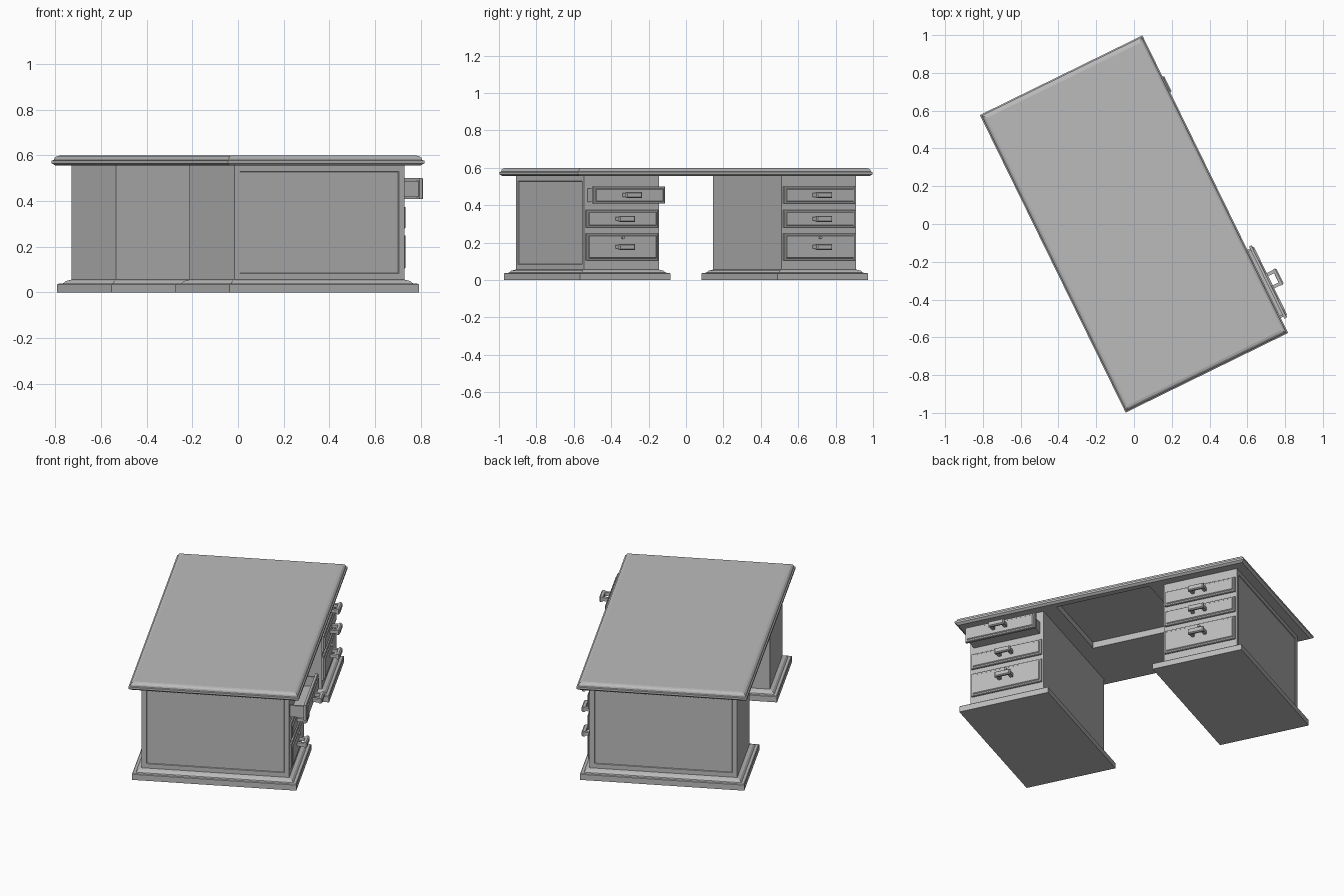
import bpy, bmesh, math
from mathutils import Matrix

if "Cube" in bpy.data.objects:
    bpy.data.objects.remove(bpy.data.objects["Cube"], do_unlink=True)

GREY = (0.5, 0.5, 0.5, 1)
mat = bpy.data.materials.new("plain_grey")
mat.use_nodes = True
mat.diffuse_color = GREY
mat.node_tree.nodes["Principled BSDF"].inputs["Base Color"].default_value = GREY

# The whole desk is turned: local x is its depth (drawers at +x), local y its length
TURN = Matrix.Rotation(math.radians(26.1), 4, 'Z')


def finish(name, bm):
    bmesh.ops.recalc_face_normals(bm, faces=bm.faces)
    mesh = bpy.data.meshes.new(name)
    bm.to_mesh(mesh)
    bm.free()
    mesh.materials.append(mat)
    ob = bpy.data.objects.new(name, mesh)
    ob.matrix_world = TURN
    bpy.context.collection.objects.link(ob)
    return ob


def loft(rings, axis='z'):
    """Skin rectangular rings (a0, a1, b0, b1, t) stacked along an axis."""
    bm = bmesh.new()
    loops = []
    for a0, a1, b0, b1, t in rings:
        pts = [(a0, b0), (a1, b0), (a1, b1), (a0, b1)]
        loops.append([bm.verts.new((a, b, t) if axis == 'z' else (t, a, b))
                      for a, b in pts])
    for lo, hi in zip(loops, loops[1:]):
        for i in range(4):
            j = (i + 1) % 4
            bm.faces.new((lo[i], lo[j], hi[j], hi[i]))
    bm.faces.new(loops[0])
    bm.faces.new(loops[-1])
    return bm


def grown(rect, g, t):
    a0, a1, b0, b1 = rect
    return (a0 - g, a1 + g, b0 - g, b1 + g, t)


def box(name, x0, x1, y0, y1, z0, z1):
    return finish(name, loft([(x0, x1, y0, y1, z0), (x0, x1, y0, y1, z1)]))


# Moulded table top with a shallow recess above the knee space
top = (-0.479, 0.479, -0.877, 0.877)
recess = (-0.07, 0.43, -0.28, 0.285)
edge = [(-0.014, 0.555), (0, 0.565), (0, 0.577), (-0.007, 0.58),
        (-0.010, 0.59), (-0.018, 0.597), (-0.03, 0.60)]
finish("table_top", loft([grown(recess, 0, 0.593), grown(recess, 0, 0.555)]
                         + [grown(top, g, z) for g, z in edge]))


# Pedestal with a stepped plinth and a sunk panel on its outer side
def pedestal(name, side):
    y0, y1 = sorted((side * 0.365, side * 0.81))
    body = (-0.415, 0.415, y0, y1)
    steps = [(0.047, 0), (0.047, 0.034), (0.043, 0.038), (0.028, 0.039),
             (0.018, 0.05), (0, 0.056), (0, 0.556)]
    bm = loft([grown(body, g, z) for g, z in steps])
    bmesh.ops.recalc_face_normals(bm, faces=bm.faces)
    outer = [f for f in bm.faces
             if f.normal.y * side > 0.99 and f.calc_area() > 0.2]
    bmesh.ops.inset_individual(bm, faces=outer, thickness=0.038)
    bmesh.ops.inset_individual(bm, faces=outer, thickness=0.003, depth=-0.004)
    finish(name, bm)


# Bar pull on two posts
def handle(name, x, y, z):
    for s, tag in ((-1, "a"), (1, "b")):
        c = y + s * 0.036
        box(f"{name}_post_{tag}", x - 0.004, x + 0.042, c - 0.009, c + 0.009,
            z - 0.01, z + 0.01)
    bar = (y - 0.047, y + 0.047, z - 0.016, z + 0.016)
    finish(f"{name}_bar", loft([grown(bar, -0.004, x + 0.034),
                                grown(bar, 0, x + 0.04),
                                grown(bar, 0, x + 0.049),
                                grown(bar, -0.005, x + 0.056)], 'x'))


# Drawer front with a raised field
def drawer(name, y, z0, z1, pull):
    w = 0.213
    front = (y - w, y + w, z0, z1)
    rings = [(0, 0.409), (0, 0.422), (-0.003, 0.426), (-0.011, 0.426),
             (-0.015, 0.432)]
    finish(f"{name}_front",
           loft([grown(front, g, x + pull) for g, x in rings], 'x'))
    handle(f"{name}_handle", 0.432 + pull, y, (z0 + z1) / 2)
    if pull:
        # Open tray behind the pulled-out front
        x0, x1, s, t = 0.40, 0.41 + pull, w - 0.012, 0.012
        b, h = z0 + 0.01, z1 - 0.012
        box(f"{name}_bottom", x0, x1, y - s, y + s, b, b + t)
        box(f"{name}_side_a", x0, x1, y - s, y - s + t, b, h)
        box(f"{name}_side_b", x0, x1, y + s - t, y + s, b, h)


# Small round lock above the lowest handle
def lock(name, y, z):
    bm = bmesh.new()
    place = Matrix.Translation((0.434, y, z)) @ Matrix.Rotation(math.pi / 2, 4, 'Y')
    bmesh.ops.create_cone(bm, cap_ends=True, segments=12, radius1=0.008,
                          radius2=0.008, depth=0.016, matrix=place)
    finish(name, bm)


LEVELS = (("lower", 0.105, 0.25), ("middle", 0.28, 0.375), ("upper", 0.408, 0.5))
for side, tag in ((-1, "near"), (1, "far")):
    pedestal(f"{tag}_pedestal", side)
    yc = side * 0.5875
    for level, z0, z1 in LEVELS:
        opened = 0.085 if (side < 0 and level == "upper") else 0
        drawer(f"{tag}_{level}_drawer", yc, z0, z1, opened)
    lock(f"{tag}_lock", yc, 0.227)
